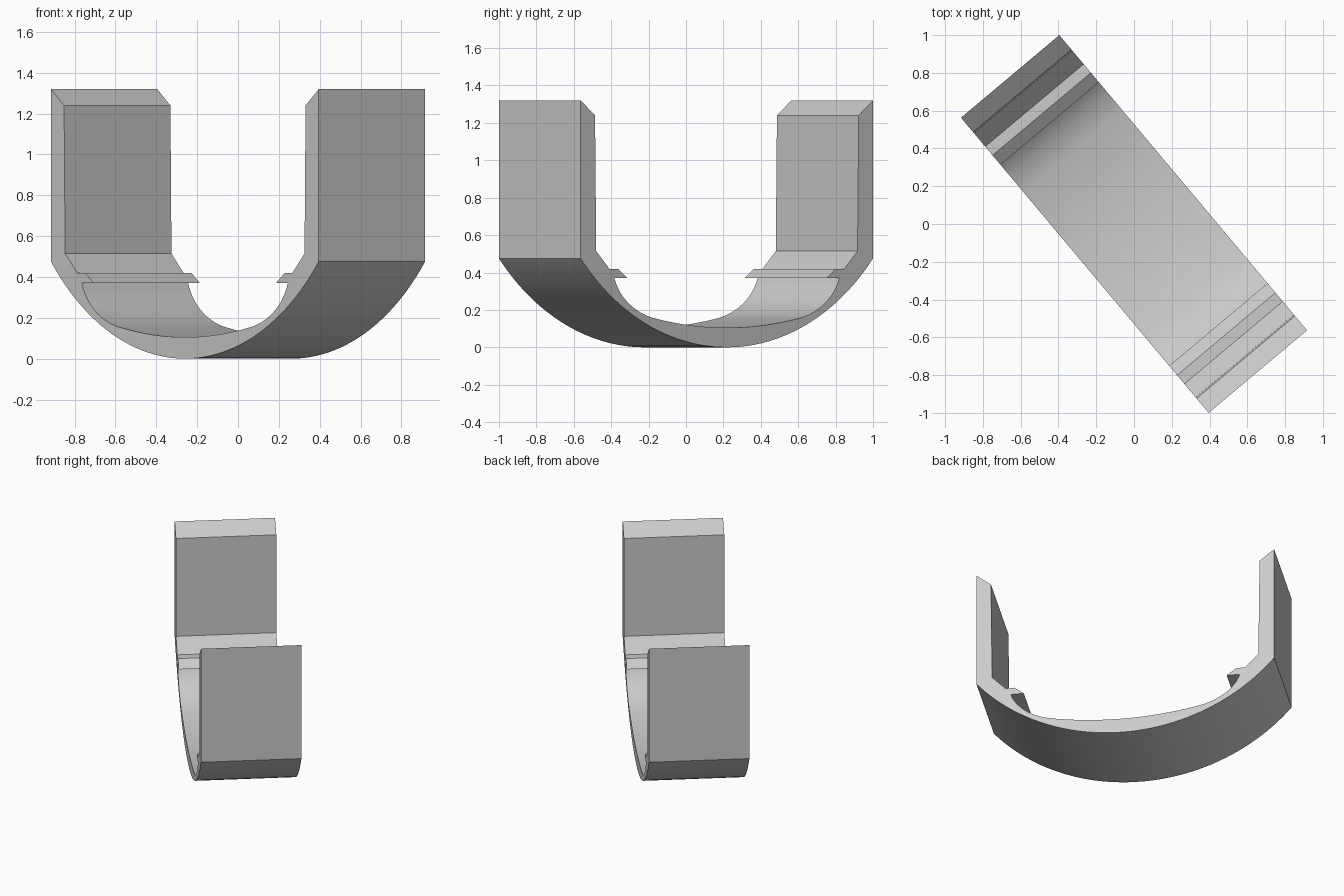
import bpy, bmesh, math
from mathutils import Matrix, Vector
from mathutils.geometry import interpolate_bezier

cube = bpy.data.objects.get("Cube")
if cube:
    bpy.data.objects.remove(cube)

HALF_LENGTH, HALF_WIDTH = 1.02, 0.34
TOP, SHOULDER = 1.32, 0.475

mat = bpy.data.materials.new("plain_grey")
mat.use_nodes = True
grey = (0.6, 0.6, 0.6, 1)
mat.diffuse_color = grey
mat.node_tree.nodes["Principled BSDF"].inputs["Base Color"].default_value = grey


def arc(radius, base, reach, steps):
    """Upward-curving arc from the centre line out to reach."""
    a = math.asin(reach / radius)
    return [(radius * math.sin(a * i / steps),
             base + radius * (1 - math.cos(a * i / steps)))
            for i in range(steps + 1)]


# Outer half: bottom arc, then the straight leg
outer_radius = (HALF_LENGTH ** 2 + SHOULDER ** 2) / (2 * SHOULDER)
outer = arc(outer_radius, 0, HALF_LENGTH, 24) + [(HALF_LENGTH, TOP)]

# Inner half: shallow arc, fillet, hooked ledge, chamfered leg
inner = arc(2.55, 0.105, 0.5, 12)
fillet = interpolate_bezier(Vector((0.5, 0.154)), Vector((0.62, 0.178)),
                            Vector((0.745, 0.25)), Vector((0.785, 0.37)), 14)
inner += [(p.x, p.y) for p in fillet[1:]]
inner += [(0.695, 0.37), (0.76, 0.42), (0.82, 0.42), (0.912, 0.515), (0.92, 1.24)]

# Full outline, mirrored about the centre line
half = outer + inner[::-1]
mirrored = [(-u, z) for u, z in outer[:0:-1]]
mirrored_inner = [(-u, z) for u, z in inner[1:]]
outline = mirrored + half + mirrored_inner

# Extrude the outline across the strap's width and turn it diagonally
bm = bmesh.new()
face = bm.faces.new([bm.verts.new((u, -HALF_WIDTH, z)) for u, z in outline])
extruded = bmesh.ops.extrude_face_region(bm, geom=[face])
moved = [v for v in extruded["geom"] if isinstance(v, bmesh.types.BMVert)]
bmesh.ops.translate(bm, verts=moved, vec=(0, 2 * HALF_WIDTH, 0))
bmesh.ops.recalc_face_normals(bm, faces=bm.faces)
bmesh.ops.transform(bm, matrix=Matrix.Rotation(math.radians(-50), 4, "Z"), verts=bm.verts)

mesh = bpy.data.meshes.new("clip_band")
bm.to_mesh(mesh)
bm.free()
mesh.materials.append(mat)
band = bpy.data.objects.new("clip_band", mesh)
bpy.context.collection.objects.link(band)

# Smooth curves, crisp corners
bpy.ops.object.select_all(action="DESELECT")
band.select_set(True)
bpy.context.view_layer.objects.active = band
bpy.ops.object.shade_smooth_by_angle(angle=math.radians(25))
